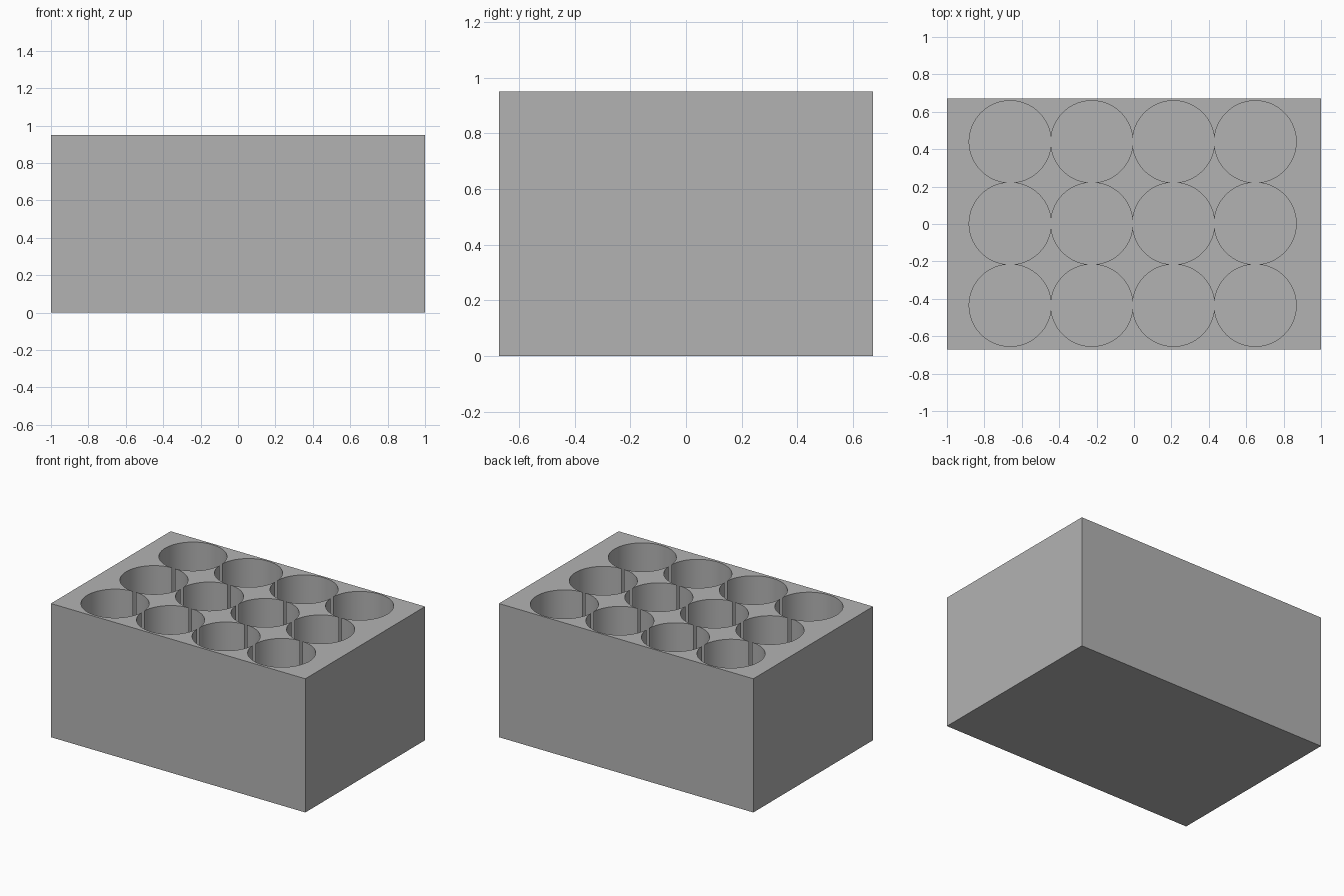
import bpy

# Dimensions
LENGTH, DEPTH, HEIGHT = 2.0, 1.344, 0.95
RADIUS, FLOOR = 0.219, 0.1
STEP_X, STEP_Y = 0.4368, 0.4375
OFFSET_X, OFFSET_Y = -0.007, 0.0025
COLUMNS, ROWS = 4, 3

if "Cube" in bpy.data.objects:
    bpy.data.objects.remove(bpy.data.objects["Cube"], do_unlink=True)

# Plain grey material
grey = bpy.data.materials.new("plain grey")
grey.use_nodes = True
colour = (0.45, 0.45, 0.45, 1)
grey.diffuse_color = colour
grey.node_tree.nodes["Principled BSDF"].inputs["Base Color"].default_value = colour

# Solid block
bpy.ops.mesh.primitive_cube_add(size=1, location=(0, 0, HEIGHT / 2))
block = bpy.context.object
block.name = "holder_block"
block.scale = (LENGTH, DEPTH, HEIGHT)
bpy.ops.object.transform_apply(location=True, rotation=False, scale=True)
block.data.materials.append(grey)


def add_hole(column, row):
    """Cut one round blind hole; neighbours just overlap, leaving thin slits."""
    x = OFFSET_X + (column - (COLUMNS - 1) / 2) * STEP_X
    y = OFFSET_Y + (row - (ROWS - 1) / 2) * STEP_Y
    tall = HEIGHT - FLOOR + 0.1
    bpy.ops.mesh.primitive_cylinder_add(
        vertices=128, radius=RADIUS, depth=tall, location=(x, y, FLOOR + tall / 2))
    cutter = bpy.context.object
    cutter.name = f"hole_cutter_{column}_{row}"
    cutter.hide_render = True
    cutter.data.materials.append(grey)
    cut = block.modifiers.new("hole", "BOOLEAN")
    cut.operation = "DIFFERENCE"
    cut.solver = "EXACT"
    cut.object = cutter
    return cutter


# Grid of holes
cutters = [add_hole(c, r) for c in range(COLUMNS) for r in range(ROWS)]

# Apply the cuts, then remove the cutters
bpy.ops.object.select_all(action="DESELECT")
block.select_set(True)
bpy.context.view_layer.objects.active = block
for name in [m.name for m in block.modifiers]:
    bpy.ops.object.modifier_apply(modifier=name)
for cutter in cutters:
    bpy.data.objects.remove(cutter, do_unlink=True)

# Smooth hole walls with crisp rims
bpy.ops.object.shade_smooth_by_angle(angle=0.5)
